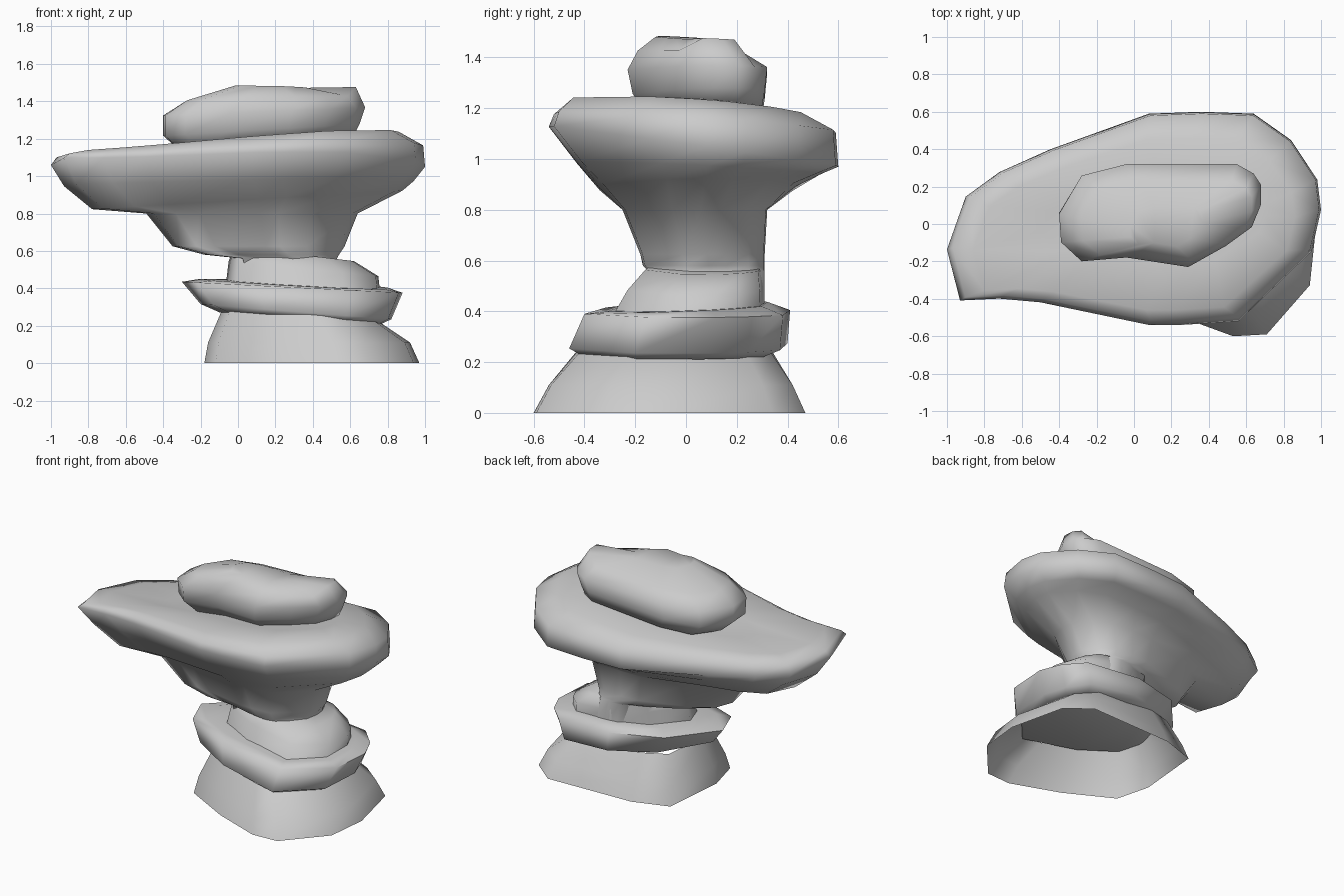
import bpy
import bmesh
from math import radians

if "Cube" in bpy.data.objects:
    bpy.data.objects.remove(bpy.data.objects["Cube"])

STONE = (0.6, 0.6, 0.6, 1.0)
stone = bpy.data.materials.new("grey stone")
stone.use_nodes = True
stone.diffuse_color = STONE
stone.node_tree.nodes["Principled BSDF"].inputs["Base Color"].default_value = STONE


def fit_outline(outline, x_range, y_range):
    """Stretch an outline so that it fills the given x and y ranges."""
    columns = []
    for values, (low, high) in zip(zip(*outline), (x_range, y_range)):
        start, span = min(values), max(values) - min(values)
        columns.append([low + (v - start) / span * (high - low) for v in values])
    return list(zip(*columns))


def build_rock(name, outline, rings, hollow=False, lift=None):
    """Loft one outline through tilted rings: x range, y range, (height, x slope, y slope)."""
    bm = bmesh.new()
    loops = []
    for x_range, y_range, (height, slope_x, slope_y) in rings:
        points = fit_outline(outline, x_range, y_range)
        loops.append([bm.verts.new((x, y, height + slope_x * x + slope_y * y))
                      for x, y in points])
    count = len(outline)
    # Outlines run counter-clockwise, so the walls face outward
    for lower, upper in zip(loops, loops[1:]):
        for i in range(count):
            j = (i + 1) % count
            bm.faces.new((lower[i], lower[j], upper[j], upper[i]))
    if not hollow:
        bm.faces.new(loops[0][::-1])
        bm.faces.new(loops[-1])
    # Raise a local peak on the shoulder ring
    if lift:
        corner_x, corner_y, amount = lift
        for vert in loops[-2]:
            if vert.co.x > corner_x and vert.co.y > corner_y:
                vert.co.z += amount
    bmesh.ops.triangulate(bm, faces=[f for f in bm.faces if len(f.verts) > 4])
    mesh = bpy.data.meshes.new(name)
    bm.to_mesh(mesh)
    bm.free()
    mesh.materials.append(stone)
    rock = bpy.data.objects.new(name, mesh)
    bpy.context.collection.objects.link(rock)
    bpy.ops.object.select_all(action="DESELECT")
    bpy.context.view_layer.objects.active = rock
    rock.select_set(True)
    bpy.ops.object.shade_smooth_by_angle(angle=radians(80))


# Outlines seen from above, counter-clockwise
base_outline = [(.53, -.59), (.71, -.58), (.94, -.32), (.97, -.04), (.88, .34), (.72, .47),
                (.1, .45), (-.14, .37), (-.18, -.07), (-.12, -.3), (.2, -.47)]
ledge_outline = [(.6, -.46), (.86, -.2), (.88, .1), (.82, .25), (.7, .38), (.3, .41),
                 (-.05, .3), (-.3, 0), (-.22, -.22), (.1, -.37)]
cap_outline = [(-1, -.13), (-.93, -.4), (-.72, -.39), (-.5, -.41), (.08, -.53), (.25, -.53),
               (.56, -.51), (.95, -.14), (1, .08), (.98, .24), (.84, .45), (.64, .59),
               (.36, .6), (.08, .59), (-.45, .4), (-.72, .28), (-.9, .15)]
crown_outline = [(-.4, .05), (-.39, -.1), (-.28, -.2), (-.04, -.18), (.29, -.23), (.49, -.12),
                 (.63, -.02), (.68, .1), (.68, .2), (.64, .26), (.55, .31), (-.04, .31),
                 (-.28, .25)]

# Hollow foot of the stack
build_rock("base_rock", base_outline, [
    ((-.18, .97), (-.6, .47), (0, 0, 0)),
    ((-.16, .92), (-.54, .42), (.11, 0, 0)),
    ((-.08, .74), (-.42, .33), (.29, -.08, 0)),
], hollow=True)

# Tilted ledge with a sharp left lip and a low front nose
build_rock("ledge_rock", ledge_outline, [
    ((-.1, .77), (-.41, .33), (.265, -.07, 0)),
    ((-.2, .82), (-.46, .4), (.3, -.08, 0)),
    ((-.3, .88), (-.4, .41), (.42, -.05, 0)),
    ((-.2, .8), (-.31, .32), (.44, -.05, .04)),
])

# Collar stone
build_rock("collar_rock", ledge_outline, [
    ((-.07, .76), (-.29, .31), (.38, 0, 0)),
    ((-.05, .75), (-.23, .31), (.54, -.1, 0)),
    ((-.02, .62), (-.16, .3), (.62, -.12, 0)),
])

# Wide mushroom-shaped cap on its neck
build_rock("cap_rock", cap_outline, [
    ((.03, .55), (-.13, .31), (.43, 0, 0)),
    ((.01, .53), (-.15, .31), (.56, 0, 0)),
    ((-.18, .54), (-.17, .31), (.58, 0, 0)),
    ((-.35, .57), (-.18, .31), (.625, 0, 0)),
    ((-.49, .64), (-.25, .32), (.8, 0, 0)),
    ((-.78, .88), (-.34, .43), (.87, .06, 0)),
    ((-.93, .94), (-.43, .53), (.96, .02, -.05)),
    ((-1, 1), (-.54, .6), (1.05, .01, -.14)),
    ((-.97, .99), (-.52, .59), (1.13, .04, -.07)),
    ((-.86, .86), (-.46, .46), (1.175, .075, -.07)),
    ((-.5, .7), (-.2, .25), (1.17, .1, -.03)),
])

# Long crown stone with a raised right corner
build_rock("crown_rock", crown_outline, [
    ((-.32, .62), (-.16, .3), (1.17, .08, 0)),
    ((-.4, .65), (-.21, .31), (1.24, .06, 0)),
    ((-.4, .68), (-.23, .32), (1.34, .04, 0)),
    ((-.28, .63), (-.19, .23), (1.41, .03, -.04)),
    ((-.02, .37), (-.12, .09), (1.48, -.02, -.05)),
], lift=(.55, .03, .05))
